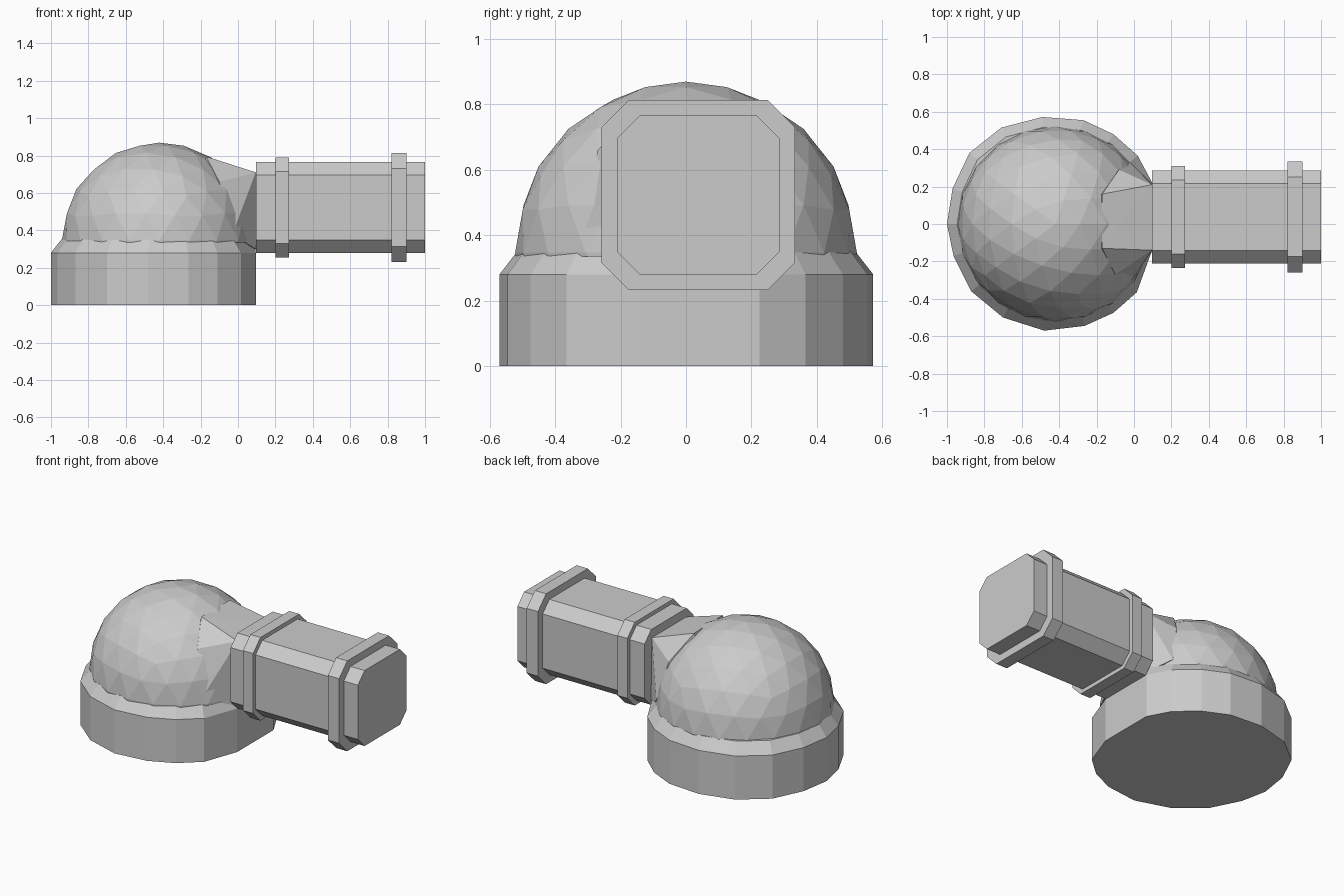
import bpy, bmesh
from mathutils import Vector

if "Cube" in bpy.data.objects:
    bpy.data.objects.remove(bpy.data.objects["Cube"])


def finish(bm, name):
    bmesh.ops.recalc_face_normals(bm, faces=bm.faces[:])
    me = bpy.data.meshes.new(name)
    bm.to_mesh(me)
    bm.free()
    ob = bpy.data.objects.new(name, me)
    bpy.context.collection.objects.link(ob)
    return ob


def loft(name, rings):
    bm = bmesh.new()
    loops = [[bm.verts.new(p) for p in r] for r in rings]
    for a, b in zip(loops, loops[1:]):
        for i in range(len(a)):
            j = (i + 1) % len(a)
            bm.faces.new((a[i], a[j], b[j], b[i]))
    bm.faces.new(loops[0])
    bm.faces.new(loops[-1])
    return finish(bm, name)


def octagon(x, grow, cut):
    # chamfered square cross-section of the pipe
    y0, y1, z0, z1 = -0.21 - grow, 0.285 + grow, 0.28 - grow, 0.765 + grow
    c = cut
    return [(x, y0 + c, z0), (x, y1 - c, z0), (x, y1, z0 + c), (x, y1, z1 - c),
            (x, y1 - c, z1), (x, y0 + c, z1), (x, y0, z1 - c), (x, y0, z0 + c)]


# Round base, flattened where the pipe meets it, with a chamfered top
CX = -0.425
outline = [(-0.49, 0.572), (-0.27, 0.555), (-0.11, 0.48), (0.02, 0.365),
           (0.095, 0.225), (0.095, -0.145), (0.015, -0.365), (-0.11, -0.475),
           (-0.265, -0.545), (-0.48, -0.57), (-0.70, -0.50), (-0.87, -0.36),
           (-0.965, -0.17), (-1.0, 0.0), (-0.97, 0.19), (-0.88, 0.38), (-0.71, 0.515)]
top = [(0.088 if x > 0.09 else CX + (x - CX) * 0.905, y * 0.905, 0.35)
       for x, y in outline]
loft("base", [[(x, y, 0) for x, y in outline],
              [(x, y, 0.28) for x, y in outline], top])

# Faceted dome
bm = bmesh.new()
bmesh.ops.create_icosphere(bm, subdivisions=3, radius=0.522)
bmesh.ops.translate(bm, verts=bm.verts[:], vec=(CX + 0.005, 0, 0.347))
bmesh.ops.bisect_plane(bm, geom=bm.verts[:] + bm.edges[:] + bm.faces[:],
                       plane_co=(0, 0, 0.335), plane_no=(0, 0, 1), clear_inner=True)
bmesh.ops.holes_fill(bm, edges=[e for e in bm.edges if e.is_boundary])
for v in bm.verts:
    v.co.x = min(v.co.x, 0.09)
finish(bm, "dome")

# Tapered neck between dome and pipe
bm = bmesh.new()
for p in [(-0.17, -0.13, 0.795), (-0.17, 0.16, 0.79), (-0.10, -0.27, 0.66),
          (-0.08, 0.29, 0.63), (-0.03, -0.33, 0.38), (-0.02, 0.33, 0.38),
          (0.095, -0.14, 0.71), (0.095, 0.21, 0.71), (0.095, -0.15, 0.30),
          (0.095, 0.22, 0.30), (-0.3, -0.1, 0.34), (-0.3, 0.1, 0.34)]:
    bm.verts.new(Vector(p))
bmesh.ops.convex_hull(bm, input=bm.verts[:])
finish(bm, "neck")

# Pipe and its two collars
for name, x0, x1, grow, cut in [("pipe", 0.095, 1.0, 0, 0.068),
                                ("inner_collar", 0.20, 0.272, 0.025, 0.075),
                                ("outer_collar", 0.82, 0.90, 0.048, 0.083)]:
    loft(name, [octagon(x0, grow, cut), octagon(x1, grow, cut)])
